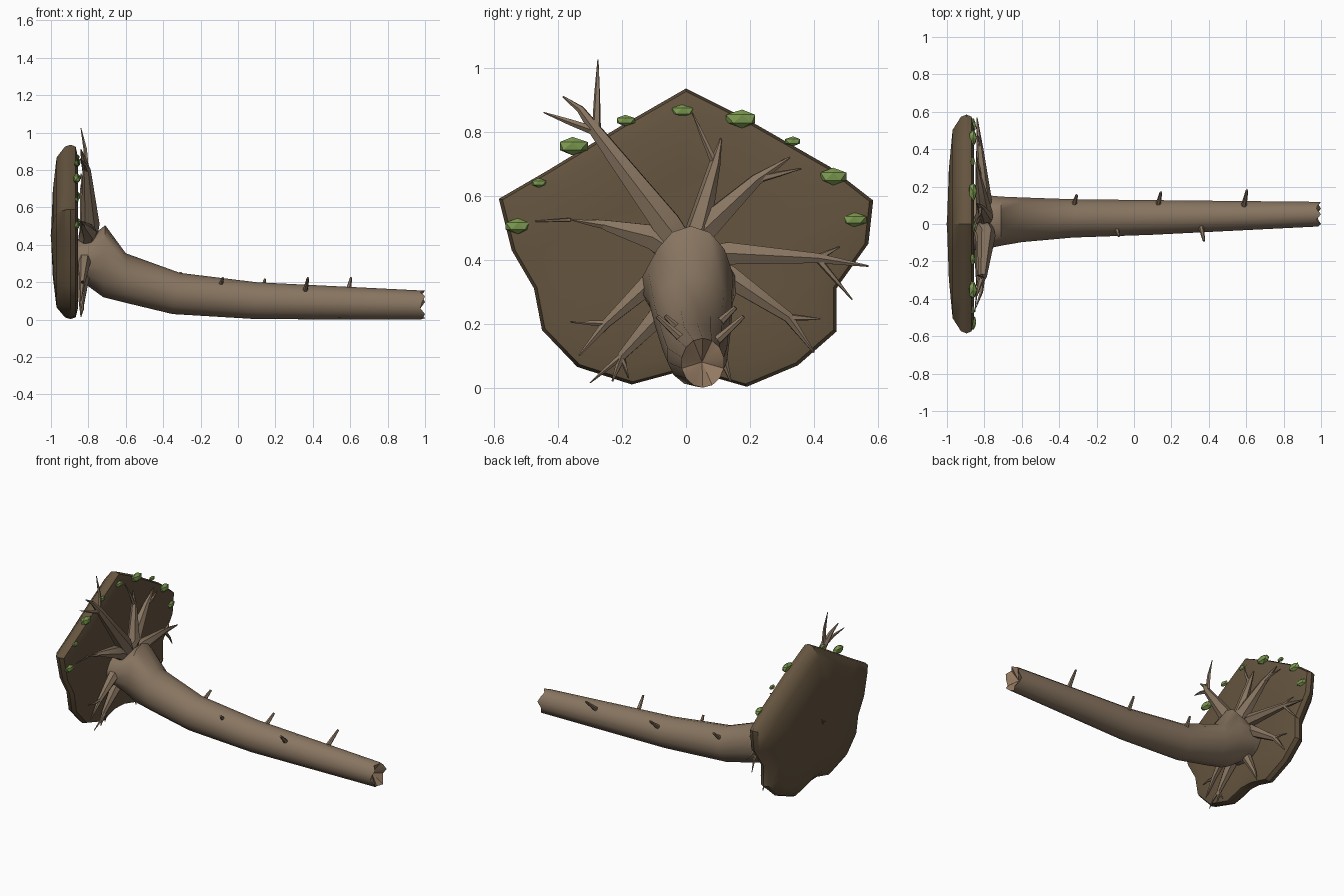
import bpy
import bmesh
import math
from mathutils import Vector

cube = bpy.data.objects.get("Cube")
if cube:
    bpy.data.objects.remove(cube, do_unlink=True)


def material(name, rgb):
    mat = bpy.data.materials.new(name)
    mat.use_nodes = True
    colour = (*rgb, 1)
    mat.diffuse_color = colour
    mat.node_tree.nodes["Principled BSDF"].inputs["Base Color"].default_value = colour
    return mat


bark = material("bark brown", (.25, .18, .12))
wood = material("broken wood", (.29, .19, .12))
soil = material("dark soil", (.13, .09, .05))
moss = material("moss green", (.2, .32, .08))


def finish(bm, name, mats, smooth_angle=None):
    """Turn a bmesh into an object, optionally smooth with sharp creases."""
    bmesh.ops.recalc_face_normals(bm, faces=bm.faces)
    mesh = bpy.data.meshes.new(name)
    bm.to_mesh(mesh)
    bm.free()
    for mat in mats:
        mesh.materials.append(mat)
    if smooth_angle:
        mesh.shade_smooth()
        mesh.set_sharp_from_angle(angle=math.radians(smooth_angle))
    obj = bpy.data.objects.new(name, mesh)
    bpy.context.collection.objects.link(obj)
    return obj


def fan(bm, ring, centre, index=0):
    tip = bm.verts.new(centre)
    for a, b in zip(ring, ring[1:] + ring[:1]):
        bm.faces.new((a, b, tip)).material_index = index


def loft(bm, rings):
    """Bridge lists of points, return the first and last vertex rings."""
    rows = [[bm.verts.new(p) for p in ring] for ring in rings]
    for lower, upper in zip(rows, rows[1:]):
        n = len(lower)
        for i in range(n):
            j = (i + 1) % n
            bm.faces.new((lower[i], lower[j], upper[j], upper[i]))
    return rows[0], rows[-1]


def tube(bm, points, radii, sides=6):
    """Tapered tube along a path."""
    points = [Vector(p) for p in points]
    rings = []
    for i, (p, r) in enumerate(zip(points, radii)):
        along = points[min(i + 1, len(points) - 1)] - points[max(i - 1, 0)]
        turn = along.to_track_quat('Z', 'Y')
        angles = [math.tau * k / sides for k in range(sides)]
        rings.append([p + turn @ Vector((r * math.cos(a), r * math.sin(a), 0)) for a in angles])
    first, last = loft(bm, rings)
    fan(bm, first, points[0])
    fan(bm, last, points[-1])


# Root plate: a lens of soil with an irregular outline (y, z)
outline = [(0, .935), (.18, .845), (.45, .69), (.585, .585), (.57, .45), (.47, .31),
           (.47, .175), (.35, .07), (.19, .003), (.06, .04), (-.04, .045), (-.17, .01),
           (-.34, .065), (-.45, .18), (-.475, .31), (-.545, .43), (-.585, .59),
           (-.43, .68), (-.2, .82)]
CENTRE_Z = .45
bm = bmesh.new()
layers = [(-.99, .5), (-.97, .86), (-.925, .98), (-.895, 1), (-.868, .98), (-.855, .86), (-.86, .5)]
back, front = loft(bm, [[(x, y * s, CENTRE_Z + (z - CENTRE_Z) * s) for y, z in outline]
                        for x, s in layers])
fan(bm, back, (-1, 0, CENTRE_Z))
fan(bm, front, (-.86, 0, CENTRE_Z))
finish(bm, "root_plate", [soil], 35)

# Star of root ends showing on the back of the plate
bm = bmesh.new()
for k in range(8):
    a = math.tau * k / 8 + .2
    tube(bm, [(-.99, 0, CENTRE_Z), (-.987, .09 * math.cos(a), CENTRE_Z + .09 * math.sin(a))],
         [.012, .004], 4)
finish(bm, "back_root_star", [soil])

# Trunk: rings given by top (x, z), bottom (x, z), and y limits
stations = [((-.87, .43), (-.88, .2), -.14, .15),
            ((-.79, .44), (-.83, .2), -.14, .16),
            ((-.71, .505), (-.72, .12), -.12, .15),
            ((-.6, .355), (-.6, .09), -.1, .145),
            ((-.31, .25), (-.35, .03), -.075, .135),
            ((.1, .2), (.1, .003), -.06, .13),
            ((.97, .155), (.97, 0), -.015, .12)]
SIDES = 14
rings = []
for top, bottom, y_min, y_max in stations:
    ring = []
    for k in range(SIDES):
        a = math.tau * k / SIDES
        t = (1 + math.cos(a)) / 2
        ring.append(Vector((bottom[0] + (top[0] - bottom[0]) * t,
                            (y_min + y_max) / 2 + (y_max - y_min) / 2 * math.sin(a),
                            bottom[1] + (top[1] - bottom[1]) * t)))
    rings.append(ring)
# splintered end
for k, p in enumerate(rings[-1]):
    p.x = (1, .975, .985)[k % 3]
bm = bmesh.new()
base, end = loft(bm, rings)
fan(bm, base, (-.9, 0, .32))
fan(bm, end, (.94, .05, .08), 1)
finish(bm, "trunk", [bark, wood], 40)

# Broken branch stubs along the trunk: x and side
bm = bmesh.new()
for x, side, reach in [(-.31, 1, .055), (.14, 1, .07), (.6, 1, .08), (-.085, -1, .055), (.37, -1, .08)]:
    z = .155 + max(0, .1 - x) * .12
    y = .045 + side * .055
    tube(bm, [(x - .012, y, z - .005), (x + .004, y + side * reach, z + reach * .85)],
         [.015, .007])
finish(bm, "branch_stubs", [bark], 40)

# Roots: start depth, base radius, path (y, z), then side twigs from the fork
roots = [
    (-.79, .05, [(-.06, .51), (-.28, .8), (-.33, .87), (-.385, .91)],
     [(-.275, 1.025), (-.445, .86)]),
    (-.79, .04, [(.04, .5), (.09, .7), (.11, .78)], [(.02, .86)]),
    (-.8, .045, [(.06, .5), (.22, .65), (.325, .72)], [(.36, .685)]),
    (-.8, .045, [(-.1, .47), (-.24, .505), (-.31, .525)], [(-.36, .525)]),
    (-.8, .04, [(.13, .42), (.41, .405), (.57, .38)], [(.48, .44), (.52, .275)]),
    (-.81, .04, [(.13, .35), (.32, .22), (.4, .11)], [(.42, .215)]),
    (-.82, .035, [(-.12, .32), (-.25, .2), (-.335, .1)], [(-.36, .205)]),
    (-.83, .035, [(-.09, .22), (-.2, .1), (-.23, .02)], [(-.3, .015), (-.18, .03)]),
    (-.83, .03, [(.06, .2), (.12, .08), (.14, .02)], []),
]
TIP_X = -.84
for number, (x, radius, path, twigs) in enumerate(roots, 1):
    bm = bmesh.new()
    last = len(path) - 1
    # buried start, drawn in toward the core of the trunk
    points = [(x - .01, path[0][0] * .4, (path[0][1] + .38) / 2)]
    radii = [radius]
    for i, (y, z) in enumerate(path):
        points.append((x + (TIP_X - x) * min(1, i / (last - .4)), y, z))
        radii.append((radius, radius * .45, radius * .25)[i] if i < last else .003)
    tube(bm, points, radii)
    fork = points[2]
    for n, (y, z) in enumerate(twigs):
        middle = ((fork[0] + TIP_X) / 2 + .008, (fork[1] + y) / 2, (fork[2] + z) / 2)
        tube(bm, [fork, middle, (TIP_X - .004 * n, y, z)], [radius * .3, radius * .2, .002], 5)
    finish(bm, f"root_{number}", [bark], 50)

# Loose rootlet on the left of the plate
bm = bmesh.new()
tube(bm, [(-.85, -.47, .52), (-.84, -.36, .525)], [.002, .006], 5)
finish(bm, "rootlet", [bark])

# Moss clumps along the upper rim: y, z, half width
clumps = [(-.525, .505, .045), (-.46, .64, .027), (-.355, .755, .052), (-.19, .835, .032),
          (-.01, .865, .037), (.175, .84, .053), (.335, .77, .028), (.46, .66, .05),
          (.525, .525, .042)]
for number, (y, z, size) in enumerate(clumps, 1):
    bm = bmesh.new()
    bmesh.ops.create_icosphere(bm, subdivisions=1, radius=1)
    for v in bm.verts:
        wobble = 1 + .12 * math.sin(5 * v.co.y + number)
        v.co = Vector((-.862 + v.co.x * size * .45, y + v.co.y * size * wobble,
                       z + v.co.z * size * .55))
    finish(bm, f"moss_clump_{number}", [moss])
